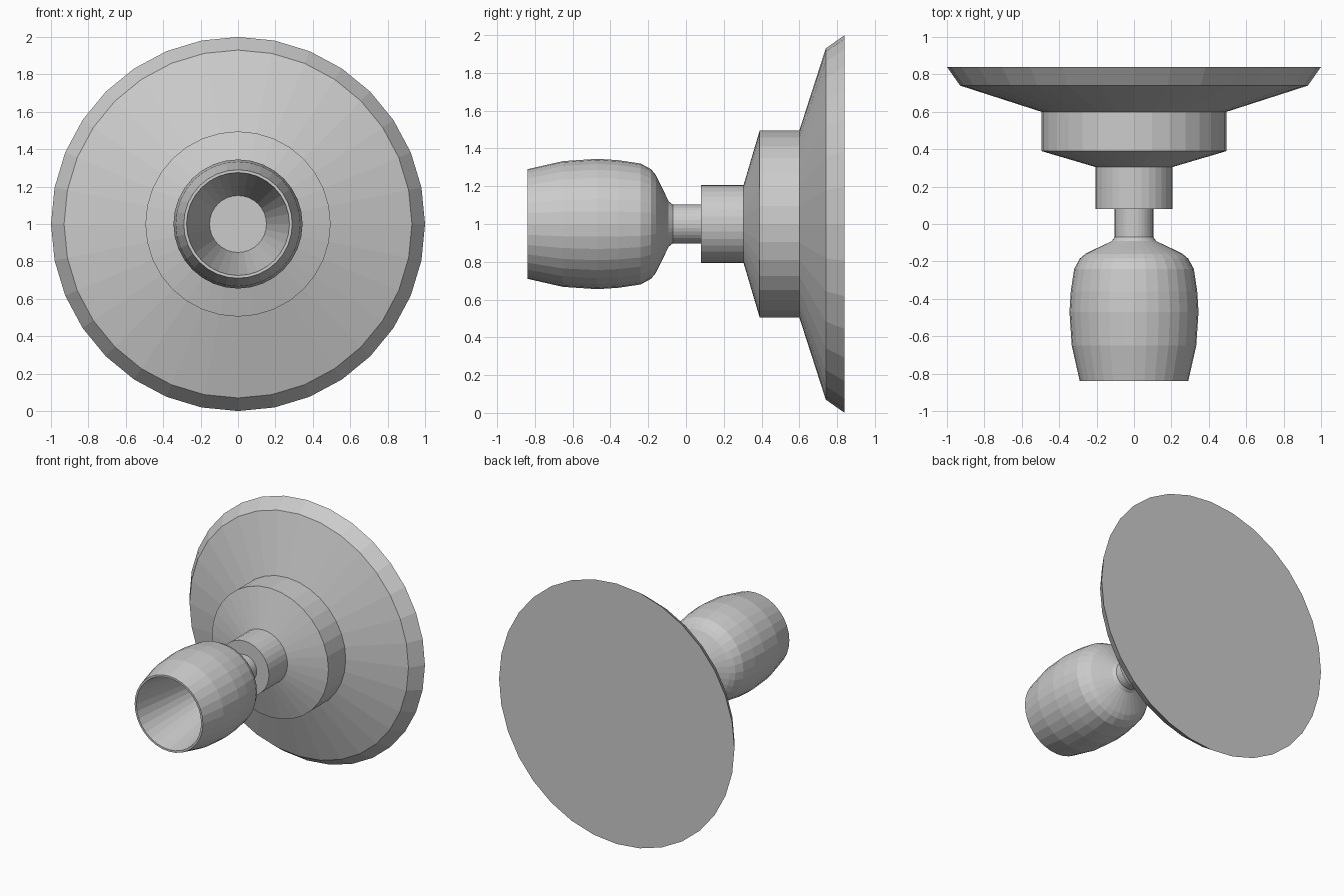
import bpy, bmesh, math

if "Cube" in bpy.data.objects:
    bpy.data.objects.remove(bpy.data.objects["Cube"])

SIDES = 32
AXIS_Z = 1.0


def lathe(name, profile):
    """Revolve (radius, y) points around the horizontal y axis; both ends are capped."""
    bm = bmesh.new()
    rings = []
    for r, y in profile:
        ring = []
        for i in range(SIDES):
            a = 2 * math.pi * i / SIDES
            ring.append(bm.verts.new((r * math.sin(a), y, AXIS_Z + r * math.cos(a))))
        rings.append(ring)
    for a, b in zip(rings, rings[1:]):
        for i in range(SIDES):
            j = (i + 1) % SIDES
            bm.faces.new((a[i], a[j], b[j], b[i]))
    bm.faces.new(rings[0])
    bm.faces.new(rings[-1])
    bmesh.ops.recalc_face_normals(bm, faces=bm.faces)
    mesh = bpy.data.meshes.new(name)
    bm.to_mesh(mesh)
    bm.free()
    obj = bpy.data.objects.new(name, mesh)
    bpy.context.collection.objects.link(obj)
    return obj


# Wide wall plate with stepped hub and collar
lathe("wall_plate", [(1.0, 0.84), (0.93, 0.74), (0.495, 0.60), (0.495, 0.39),
                     (0.207, 0.305), (0.207, 0.08)])

# Hollow cup with its narrow stem: stem, bulging outside, rim, tapered inside
lathe("cup_and_stem", [(0.103, 0.08), (0.103, -0.07), (0.12, -0.092), (0.20, -0.13),
                       (0.26, -0.16), (0.29, -0.185), (0.32, -0.24), (0.338, -0.36),
                       (0.345, -0.47), (0.333, -0.65), (0.29, -0.84),
                       (0.275, -0.84), (0.152, -0.20)])
